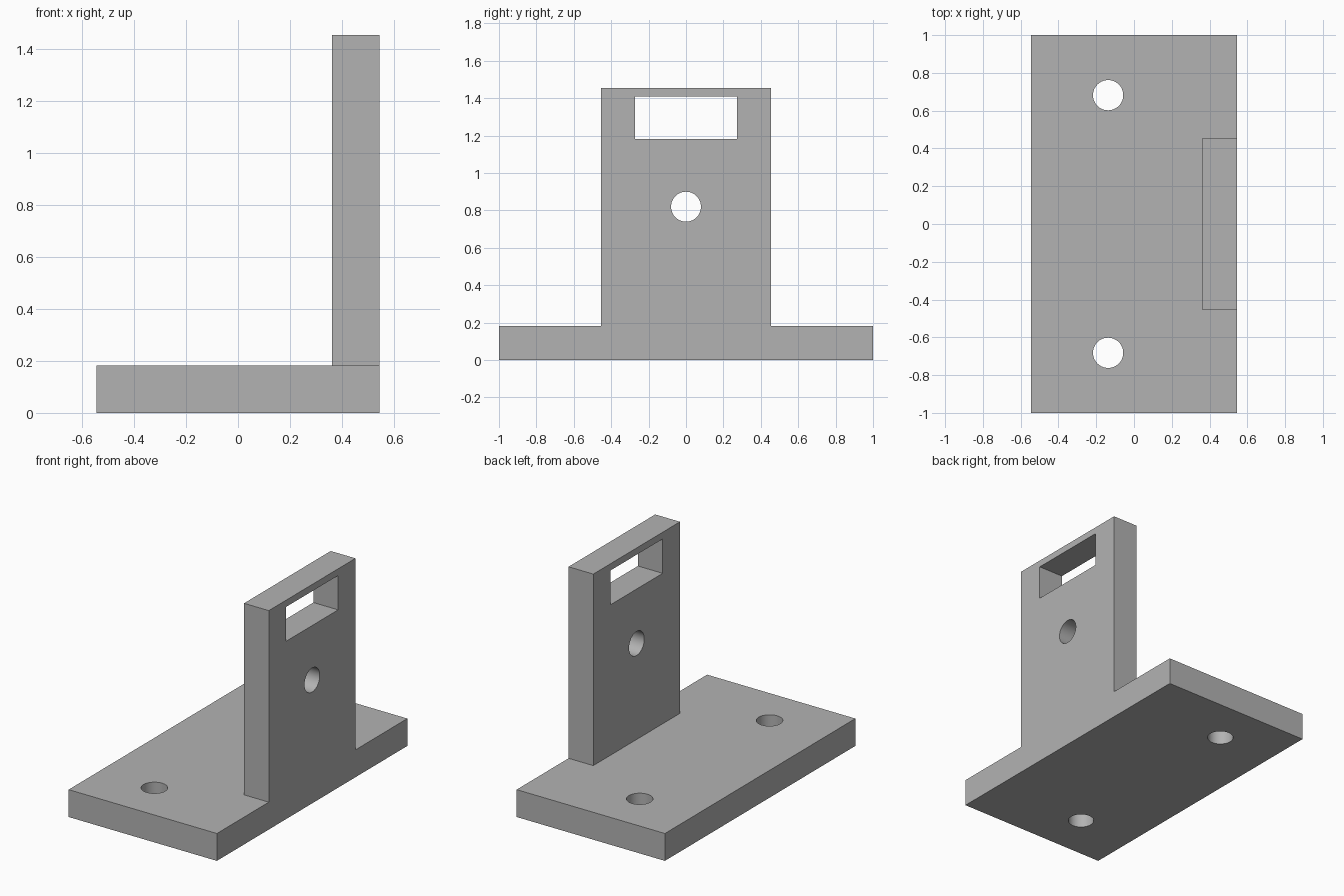
import bpy
import math

default = bpy.data.objects.get("Cube")
if default:
    bpy.data.objects.remove(default, do_unlink=True)

# Main dimensions
HALF_X = 0.545
THICK = 0.182
TOP = 1.455
HOLE_R = 0.08

grey = bpy.data.materials.new("plain grey")
grey.use_nodes = True
COLOUR = (0.45, 0.45, 0.45, 1)
grey.diffuse_color = COLOUR
grey.node_tree.nodes["Principled BSDF"].inputs["Base Color"].default_value = COLOUR


def box(name, low, high):
    """Axis-aligned box between two corners."""
    centre = [(a + b) / 2 for a, b in zip(low, high)]
    bpy.ops.mesh.primitive_cube_add(size=1, location=centre)
    ob = bpy.context.object
    ob.name = name
    ob.scale = [b - a for a, b in zip(low, high)]
    bpy.ops.object.transform_apply(location=True, rotation=False, scale=True)
    ob.data.materials.append(grey)
    return ob


def drill(name, centre, rotation=(0, 0, 0)):
    """Round cutter for a bolt hole."""
    bpy.ops.mesh.primitive_cylinder_add(vertices=64, radius=HOLE_R, depth=2 * THICK,
                                        location=centre, rotation=rotation)
    ob = bpy.context.object
    ob.name = name
    ob.data.materials.append(grey)
    return ob


def combine(target, tool, operation):
    """Apply a boolean and discard the tool object."""
    mod = target.modifiers.new(operation.lower(), "BOOLEAN")
    mod.operation = operation
    mod.solver = "EXACT"
    mod.object = tool
    bpy.context.view_layer.objects.active = target
    bpy.ops.object.modifier_apply(modifier=mod.name)
    bpy.data.objects.remove(tool, do_unlink=True)


# Base plate with the upright plate flush to its left edge
bracket = box("mounting_bracket", (-HALF_X, -1, 0), (HALF_X, 1, THICK))
upright = box("upright_plate", (HALF_X - THICK, -0.455, THICK), (HALF_X, 0.455, TOP))
combine(bracket, upright, "UNION")

# Bolt holes through the base
for side in (-1, 1):
    combine(bracket, drill("base_hole", (-0.137, side * 0.682, THICK / 2)), "DIFFERENCE")

# Round hole and rectangular window through the upright
mid_x = HALF_X - THICK / 2
combine(bracket, drill("upright_hole", (mid_x, 0, 0.82), (0, math.pi / 2, 0)), "DIFFERENCE")
window = box("window_cutter", (mid_x - THICK, -0.273, 1.182), (mid_x + THICK, 0.273, 1.41))
combine(bracket, window, "DIFFERENCE")

# Smooth hole walls, crisp edges
bpy.ops.object.select_all(action="DESELECT")
bracket.select_set(True)
bpy.context.view_layer.objects.active = bracket
bpy.ops.object.shade_smooth_by_angle(angle=math.radians(30))
